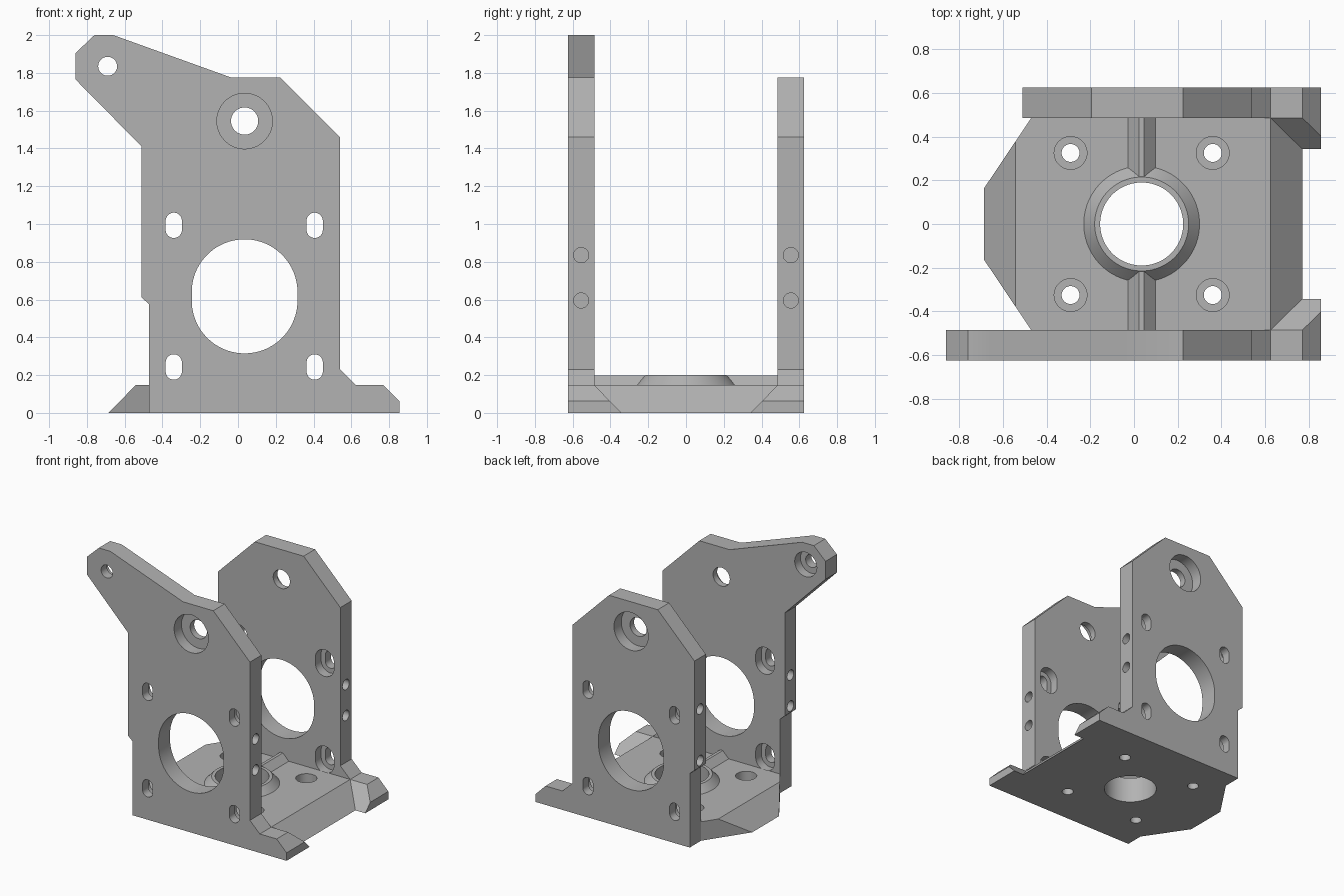
import bpy, bmesh
from math import cos, sin, pi, radians
from mathutils import Vector

if "Cube" in bpy.data.objects:
    bpy.data.objects.remove(bpy.data.objects["Cube"])

grey = bpy.data.materials.new("plain grey")
grey.use_nodes = True
COLOUR = (0.45, 0.45, 0.45, 1)
grey.diffuse_color = COLOUR
grey.node_tree.nodes["Principled BSDF"].inputs["Base Color"].default_value = COLOUR

# Maps a flat point (a, b) and a depth d into space, by extrusion axis
AXES = {"x": lambda a, b, d: (d, a, b),
        "y": lambda a, b, d: (a, d, b),
        "z": lambda a, b, d: (a, b, d)}


def loft(name, axis, lower, upper, d0, d1):
    """Solid between two matching outlines at depths d0 and d1."""
    bm = bmesh.new()
    put = AXES[axis]
    low = [bm.verts.new(put(a, b, d0)) for a, b in lower]
    top = [bm.verts.new(put(a, b, d1)) for a, b in upper]
    bm.faces.new(low)
    bm.faces.new(top)
    for i in range(len(low)):
        j = (i + 1) % len(low)
        bm.faces.new((low[i], low[j], top[j], top[i]))
    bmesh.ops.recalc_face_normals(bm, faces=bm.faces)
    mesh = bpy.data.meshes.new(name)
    bm.to_mesh(mesh)
    bm.free()
    mesh.materials.append(grey)
    obj = bpy.data.objects.new(name, mesh)
    bpy.context.collection.objects.link(obj)
    return obj


def prism(name, axis, outline, d0, d1):
    return loft(name, axis, outline, outline, d0, d1)


def slot(a, b, r, stretch=0.0, n=48):
    """Circle outline, optionally stretched upright into a slot."""
    pts = []
    for i in range(n):
        t = 2 * pi * (i + 0.5) / n
        pts.append((a + r * cos(t), b + r * sin(t) + (stretch if sin(t) > 0 else -stretch)))
    return pts


def cut(obj, axis, outline, d0, d1):
    cutter = prism("cutter", axis, outline, d0, d1)
    cutter.hide_render = True
    mod = obj.modifiers.new("cut", "BOOLEAN")
    mod.operation = "DIFFERENCE"
    mod.solver = "EXACT"
    mod.object = cutter
    bpy.context.view_layer.objects.active = obj
    bpy.ops.object.modifier_apply(modifier=mod.name)
    mesh = cutter.data
    bpy.data.objects.remove(cutter)
    bpy.data.meshes.remove(mesh)


CX = 0.035                # shared centre line of the holes
INNER, OUTER = 0.485, 0.625   # side plate faces
DECK = 0.147              # top of the base
parts = []

# Upright plates: same right edge and foot, different upper left
right_edge = [(-0.47, 0), (0.855, 0), (0.855, 0.062), (0.77, DECK), (0.625, DECK),
              (0.54, 0.23), (0.54, 1.46), (0.225, 1.775)]
left_edge = [(-0.51, 0.61), (-0.47, 0.575)]
arm = [(-0.035, 1.775), (-0.66, 2), (-0.76, 2), (-0.86, 1.905), (-0.86, 1.765), (-0.51, 1.41)]
corner = [(-0.195, 1.775), (-0.51, 1.46)]

for name, s, top, left_holes in (("front_plate", -1, arm, (0.66, 0.9)),
                                 ("back_plate", 1, corner, (0.66, 1.06))):
    plate = prism(name, "y", right_edge + top + left_edge, s * INNER, s * OUTER)
    through = (s * 0.4, s * 0.7)
    # Large motor opening
    cut(plate, "y", slot(CX, 0.617, 0.28, 0.022, 96), *through)
    # Mounting slots, recessed from inside
    for x in (-0.34, 0.406):
        for z in (0.243, 0.993):
            cut(plate, "y", slot(x, z, 0.043, 0.024), *through)
            cut(plate, "y", slot(x, z, 0.08, 0.024), s * 0.4, s * 0.555)
    # Rod hole, recessed from outside
    cut(plate, "y", slot(CX, 1.545, 0.072), *through)
    cut(plate, "y", slot(CX, 1.545, 0.147), s * 0.535, s * 0.7)
    # Arm hole, recessed from inside
    if top is arm:
        cut(plate, "y", slot(-0.69, 1.835, 0.05), *through)
        cut(plate, "y", slot(-0.69, 1.835, 0.095), s * 0.4, s * 0.555)
    # Screw holes in the plate edges
    for z in (0.595, 0.835):
        cut(plate, "x", slot(s * 0.555, z, 0.04), 0.38, 0.7)
    for z in left_holes:
        cut(plate, "x", slot(s * 0.555, z, 0.04), -0.7, -0.4)
    parts.append(plate)

    # Sloped gusset beside each foot
    gusset = prism(name.replace("plate", "foot_gusset"), "x",
                   [(s * INNER, 0), (s * 0.342, 0), (s * INNER, DECK)], 0.6, 0.855)
    cut(gusset, "y", [(0.7, 0.217), (0.9, 0.017), (0.9, 0.3)], -1, 1)
    parts.append(gusset)

# Base with bevelled ends and clipped left corners
base = prism("base", "y", [(-0.685, 0), (0.77, 0), (0.625, DECK), (-0.542, DECK)], -INNER, INNER)
for s in (-1, 1):
    cut(base, "z", [(-0.403, s * 0.585), (-0.752, s * 0.065), (-0.9, s * 0.585)], -0.1, 0.3)
for x in (CX - 0.325, CX + 0.325):
    for y in (-0.325, 0.325):
        cut(base, "z", slot(x, y, 0.041), -0.1, 0.3)
        cut(base, "z", slot(x, y, 0.075), 0.07, 0.3)

# Stiffening rib and conical collar around the bore
rib = prism("base_rib", "y", [(CX - 0.0625, DECK), (CX + 0.0625, DECK),
                              (CX + 0.0115, 0.198), (CX - 0.0115, 0.198)], -INNER, INNER)
collar = loft("bore_collar", "z", slot(CX, 0, 0.265, 0, 64), slot(CX, 0, 0.215, 0, 64), DECK, 0.2)
for obj in (base, rib, collar):
    cut(obj, "z", slot(CX, 0, 0.19, 0, 64), -0.1, 0.3)
    parts.append(obj)

# Smooth the round walls, keep edges crisp
bpy.ops.object.select_all(action="DESELECT")
for obj in parts:
    obj.select_set(True)
bpy.context.view_layer.objects.active = base
bpy.ops.object.shade_smooth_by_angle(angle=radians(30))
